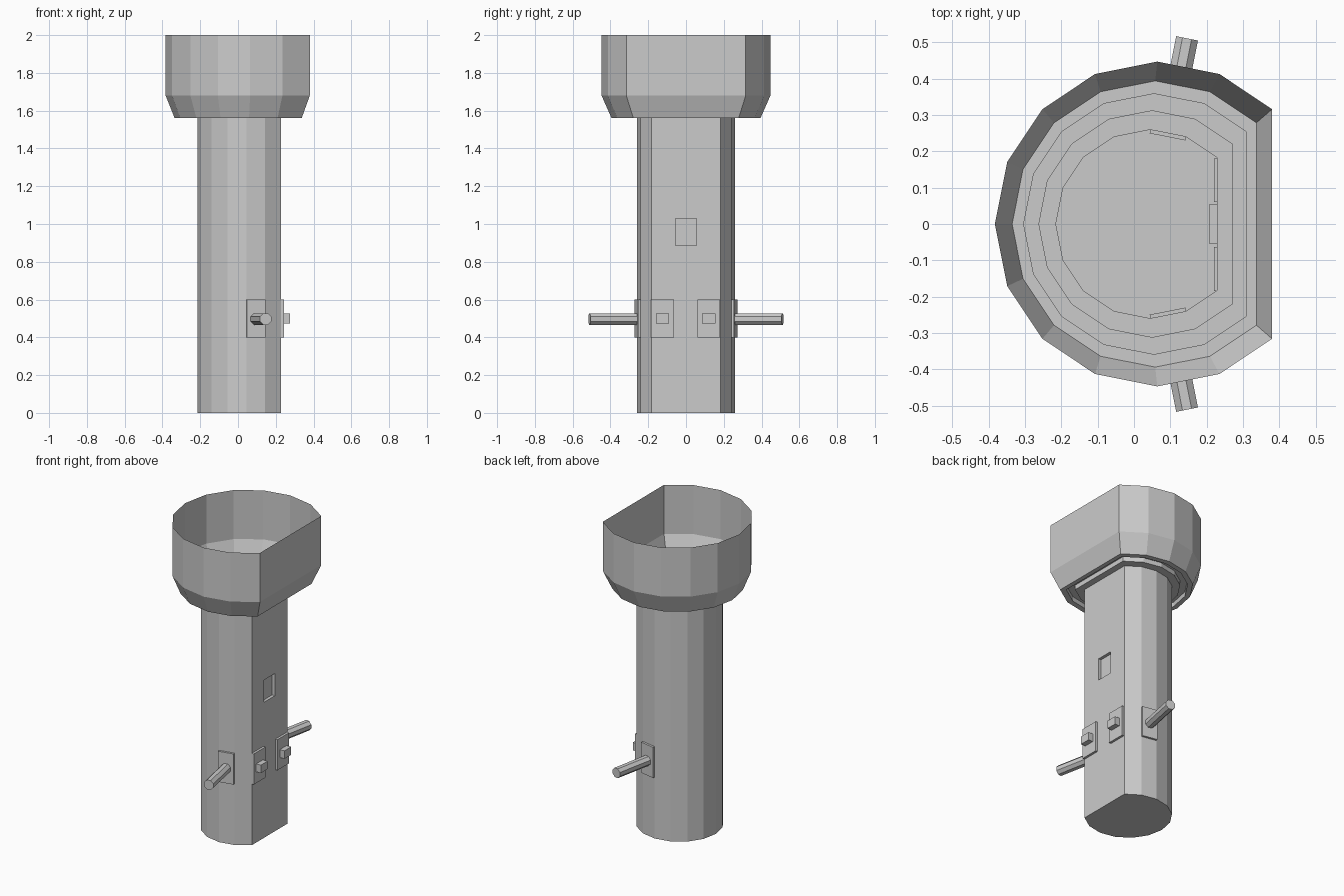
import bpy, bmesh, math
from mathutils import Matrix, Vector

if "Cube" in bpy.data.objects:
    bpy.data.objects.remove(bpy.data.objects["Cube"])


def add_object(name, bm):
    mesh = bpy.data.meshes.new(name)
    bm.to_mesh(mesh)
    bm.free()
    obj = bpy.data.objects.new(name, mesh)
    bpy.context.collection.objects.link(obj)
    return obj


def centre(r):
    # the arc centre shifts slightly forward as the section grows
    return 0.0445 + (r - 0.2595) * 0.104


def d_ring(bm, r, z):
    # 16-sided circle with a quarter cut off flat on +x
    angles = [math.radians(45 + 22.5 * i) for i in range(13)]
    return [bm.verts.new((centre(r) + r * math.cos(a), r * math.sin(a), z)) for a in angles]


def d_shell(name, profile, cap_bottom=False):
    bm = bmesh.new()
    rings = [d_ring(bm, r, z) for r, z in profile]
    flats = []
    for lo, hi in zip(rings, rings[1:]):
        for i in range(13):
            j = (i + 1) % 13
            f = bm.faces.new((lo[i], lo[j], hi[j], hi[i]))
            if i == 12:
                flats.append(f)
    if cap_bottom:
        bm.faces.new(list(reversed(rings[0])))
    return bm, flats


def block(name, frame, x0, x1, width, height, y=0.0, z=0.5):
    # box whose local x axis points away from the mounting face
    bm = bmesh.new()
    bmesh.ops.create_cube(bm, size=1)
    bmesh.ops.scale(bm, vec=(x1 - x0, width, height), verts=bm.verts)
    bmesh.ops.translate(bm, vec=((x0 + x1) / 2, y, z), verts=bm.verts)
    bm.transform(frame)
    return add_object(name, bm)


# Hollow column with a shallow window recess in its flat side
R = 0.2595
bm, flats = d_shell("column", [(R, 0), (R, 1.56)], cap_bottom=True)
face = flats[0]
bmesh.ops.inset_individual(bm, faces=[face], thickness=0.05)
for v in face.verts:
    v.co.y = math.copysign(0.055, v.co.y)
    v.co.z = 0.885 if v.co.z < 0.8 else 1.03
ext = bmesh.ops.extrude_face_region(bm, geom=[face])
new_verts = [g for g in ext["geom"] if isinstance(g, bmesh.types.BMVert)]
bmesh.ops.translate(bm, vec=(-0.02, 0, 0), verts=new_verts)
if face.is_valid:
    bmesh.ops.delete(bm, geom=[face], context='FACES_ONLY')
add_object("column", bm)

# Open cup on top, with a stepped groove underneath
bm, _ = d_shell("cup", [(R, 1.56), (0.3117, 1.56), (0.3117, 1.59), (0.36, 1.59),
                        (0.36, 1.56), (0.394, 1.56), (0.447, 1.68), (0.447, 2.0)])
add_object("cup", bm)

# Two plates with small knobs on the flat side
identity = Matrix.Identity(4)
for side, y in (("front", -0.124), ("back", 0.12)):
    block(side + "_switch_plate", identity, 0.22, 0.243, 0.12, 0.2, y)
    block(side + "_switch_knob", identity, 0.24, 0.276, 0.07, 0.052, y)

# Two plates with long levers on the angled facets
apothem = R * math.cos(math.radians(11.25))
for side, s in (("front", -1), ("back", 1)):
    frame = Matrix.Translation((centre(R), 0, 0)) @ Matrix.Rotation(s * math.radians(78.75), 4, 'Z')
    block(side + "_lever_plate", frame, apothem - 0.01, apothem + 0.014, 0.1, 0.2)
    bm = bmesh.new()
    bmesh.ops.create_cone(bm, cap_ends=True, segments=8, radius1=0.033, radius2=0.033, depth=0.27)
    bm.transform(frame @ Matrix.Translation((0.386, 0, 0.497))
                 @ Matrix.Rotation(math.pi / 2, 4, 'Y') @ Matrix.Rotation(math.pi / 8, 4, 'Z'))
    add_object(side + "_lever", bm)
